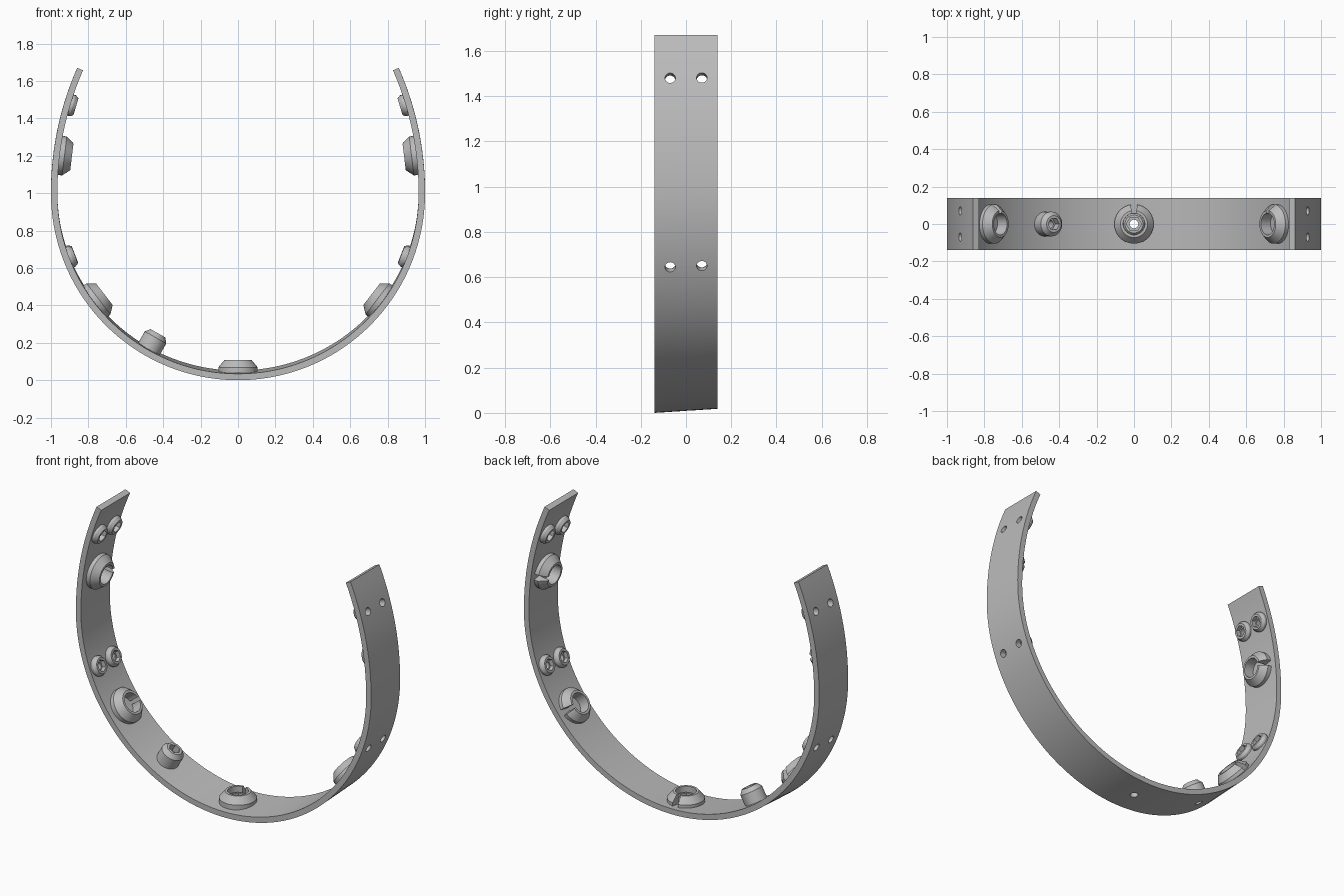
import bpy, bmesh, math
from mathutils import Matrix, Vector

if "Cube" in bpy.data.objects:
    bpy.data.objects.remove(bpy.data.objects["Cube"])

HALF_WIDTH, THICK = 0.14, 0.034
UPPER_R, RISE = 1.67, 0.67
END = 90 + math.degrees(math.asin(RISE / UPPER_R))

grey = bpy.data.materials.new("plain grey")
grey.use_nodes = True
grey.diffuse_color = (0.5, 0.5, 0.5, 1)
grey.node_tree.nodes["Principled BSDF"].inputs["Base Color"].default_value = (0.5, 0.5, 0.5, 1)


def finish(bm, name):
    """Turn a bmesh into a grey object."""
    bmesh.ops.recalc_face_normals(bm, faces=bm.faces)
    mesh = bpy.data.meshes.new(name)
    bm.to_mesh(mesh)
    bm.free()
    mesh.materials.append(grey)
    obj = bpy.data.objects.new(name, mesh)
    bpy.context.collection.objects.link(obj)
    return obj


def smooth(obj):
    bpy.ops.object.select_all(action='DESELECT')
    obj.select_set(True)
    bpy.context.view_layer.objects.active = obj
    bpy.ops.object.shade_smooth_by_angle(angle=math.radians(25))


def outward(phi):
    a = math.radians(phi)
    return Vector((math.sin(a), 0, -math.cos(a)))


def band_point(phi, depth, y):
    """Point on the band; phi is measured in degrees from the bottom."""
    centre, radius = Vector((0, y, 1)), 1.0
    if abs(phi) > 90:
        centre.x, radius = -math.copysign(UPPER_R - 1, phi), UPPER_R
    p = centre + outward(phi) * (radius - depth)
    # the rear edge rises slightly toward the bottom
    p.z += 0.018 * (y + HALF_WIDTH) / (2 * HALF_WIDTH) * (1 - p.z / UPPER_R)
    return p


def mount(phi, y):
    """Frame on the inner face, with its z axis pointing inward."""
    n, side = -outward(phi), Vector((0, 1, 0))
    frame = Matrix((side.cross(n), side, n)).transposed().to_4x4()
    return Matrix.Translation(band_point(phi, THICK, y)) @ frame


def revolve(name, profile, phi, y=0, slot=0, steps=48):
    """Revolve a closed (radius, height, is_hex) profile, with an optional slot toward +y."""
    bm = bmesh.new()
    rings = []
    count = steps + 1 if slot else steps
    for i in range(count):
        a = math.radians(90 + slot + (360 - 2 * slot) * i / steps)
        ring = []
        for r, h, is_hex in profile:
            if is_hex:
                r *= math.cos(math.pi / 6) / math.cos(a % (math.pi / 3) - math.pi / 6)
            ring.append(bm.verts.new((r * math.cos(a), r * math.sin(a), h)))
        rings.append(ring)
    m = len(profile)
    for i in range(steps):
        a, b = rings[i], rings[(i + 1) % count]
        for j in range(m):
            k = (j + 1) % m
            bm.faces.new((a[j], b[j], b[k], a[k]))
    if slot:
        bm.faces.new(rings[0])
        bm.faces.new(rings[-1])
    bm.transform(mount(phi, y))
    obj = finish(bm, name)
    smooth(obj)
    return obj


# Curved band
bm = bmesh.new()
sections = []
STEPS = 128
for i in range(STEPS + 1):
    phi = -END + 2 * END * i / STEPS
    sections.append([bm.verts.new(band_point(phi, d, y)) for d, y in (
        (0, -HALF_WIDTH), (0, HALF_WIDTH), (THICK, HALF_WIDTH), (THICK, -HALF_WIDTH))])
for a, b in zip(sections, sections[1:]):
    for j in range(4):
        k = (j + 1) % 4
        bm.faces.new((a[j], b[j], b[k], a[k]))
bm.faces.new(sections[0])
bm.faces.new(sections[-1])
band = finish(bm, "curved_band")

# Through holes below the nuts, the centre mount and the post
POST = -29.5
nuts = [(s * p, y) for s in (-1, 1) for p in (69, 106.7) for y in (-0.07, 0.07)]
bm = bmesh.new()
for phi, y in nuts + [(0, 0), (POST, 0)]:
    bmesh.ops.create_cone(bm, cap_ends=True, segments=32, radius1=0.023, radius2=0.023,
                          depth=0.12, matrix=mount(phi, y))
cutter = finish(bm, "hole_cutter")
cutter.hide_render = True
cut = band.modifiers.new("holes", 'BOOLEAN')
cut.operation, cut.solver, cut.object = 'DIFFERENCE', 'EXACT', cutter
bpy.ops.object.select_all(action='DESELECT')
band.select_set(True)
bpy.context.view_layer.objects.active = band
bpy.ops.object.modifier_apply(modifier=cut.name)
bpy.data.objects.remove(cutter)
smooth(band)

# Small nuts with hexagonal sockets
NUT = [(0.058, -0.004, 0), (0.058, 0.014, 0), (0.046, 0.032, 0), (0.035, 0.032, 1),
       (0.035, 0.006, 1), (0.023, 0.006, 0), (0.023, -0.004, 0)]
for phi, y in nuts:
    revolve("small_nut", NUT, phi, y)

# Large slotted collars
COLLAR = [(0.105, -0.004, 0), (0.105, 0.026, 0), (0.072, 0.066, 0),
          (0.058, 0.066, 0), (0.058, -0.004, 0)]
for phi in (-97, -52.5, 0, 52.5, 97):
    revolve("slotted_collar", COLLAR, phi, slot=10)

# Nut seated inside the centre collar
CORE = [(0.057, -0.004, 0), (0.057, 0.024, 0), (0.048, 0.034, 0), (0.04, 0.034, 1),
        (0.04, 0.008, 1), (0.023, 0.008, 0), (0.023, -0.004, 0)]
revolve("centre_nut", CORE, 0)

# Tall post with a hexagonal socket
TALL = [(0.066, -0.004, 0), (0.066, 0.07, 0), (0.045, 0.096, 0), (0.034, 0.096, 1),
        (0.034, 0.05, 1), (0.023, 0.05, 0), (0.023, -0.004, 0)]
revolve("tall_post", TALL, POST)
